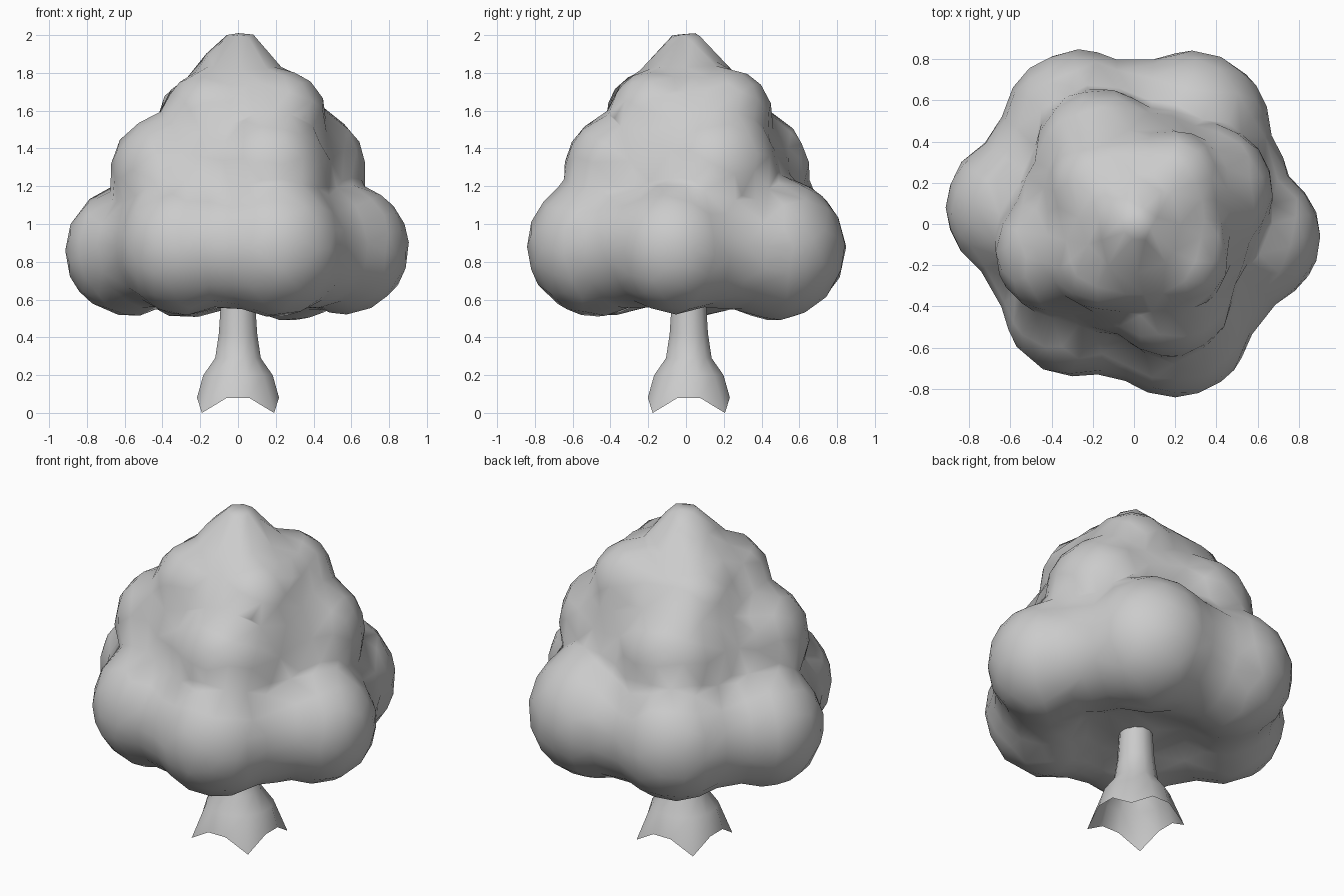
import bpy, bmesh, math
from mathutils import Matrix, Vector

if "Cube" in bpy.data.objects:
    bpy.data.objects.remove(bpy.data.objects["Cube"])

# Foliage: three rings of overlapping leaf clumps (x, y, z, radius)
bottom = [(-0.57, 0.08, 0.86, 0.35), (-0.27, 0.48, 0.87, 0.37), (0.28, 0.46, 0.87, 0.385),
          (0.56, -0.06, 0.87, 0.35), (0.2, -0.47, 0.88, 0.375), (-0.28, -0.38, 0.88, 0.365)]
middle = [(-0.36, -0.13, 1.27, 0.32), (0.17, -0.33, 1.28, 0.32),
          (0.35, 0.16, 1.29, 0.33), (-0.16, 0.33, 1.28, 0.33)]
upper = [(0.22, -0.16, 1.57, 0.25), (0.19, 0.2, 1.57, 0.26),
         (-0.17, 0.18, 1.54, 0.26), (-0.14, -0.17, 1.56, 0.26)]
tip = [(0.0, 0.0, 1.73, 0.245), (0.01, 0.0, 1.885, 0.14), (0.0, 0.0, 1.35, 0.42)]


def with_bridges(ring, factor):
    """Add a smaller clump halfway between neighbours to fill the valleys."""
    out = list(ring)
    for a, b in zip(ring, ring[1:] + ring[:1]):
        x, y, z, r = [(p + q) / 2 for p, q in zip(a, b)]
        out.append((x, y, z, r * factor))
    return out


bm = bmesh.new()
for x, y, z, r in (with_bridges(bottom, 0.9) + with_bridges(middle, 0.95)
                   + with_bridges(upper, 1.0) + tip):
    bmesh.ops.create_icosphere(bm, subdivisions=3, radius=r,
                               matrix=Matrix.Translation((x, y, z)))
# flattened core closing the underside
bmesh.ops.create_icosphere(bm, subdivisions=3, radius=1.0,
                           matrix=Matrix.Translation((0, 0, 0.9))
                           @ Matrix.Diagonal((0.58, 0.56, 0.32, 1)))
mesh = bpy.data.meshes.new("foliage")
bm.to_mesh(mesh)
bm.free()
foliage = bpy.data.objects.new("foliage", mesh)
bpy.context.collection.objects.link(foliage)
remesh = foliage.modifiers.new("fuse", 'REMESH')
remesh.mode = 'VOXEL'
remesh.voxel_size = 0.04
remesh.use_smooth_shade = True
soften = foliage.modifiers.new("soften", 'SMOOTH')
soften.factor = 0.5
soften.iterations = 4
facet = foliage.modifiers.new("facet", 'DECIMATE')
facet.ratio = 0.07

# Trunk: 12-sided flared tube, open below, with four pointed roots
sides = 12
profile = [(0.225, 0.08), (0.19, 0.2), (0.125, 0.29), (0.105, 0.42),
           (0.095, 0.57), (0.09, 0.65)]
bm = bmesh.new()
rings = []
for level, (r, z) in enumerate(profile):
    ring = []
    for i in range(sides):
        a = math.radians(15 + 30 * i)
        root = level == 0 and i % 3 == 1
        rr, zz = (0.27, 0.0) if root else (r, z)
        ring.append(bm.verts.new((rr * math.cos(a), 0.015 + rr * math.sin(a), zz)))
    rings.append(ring)
for low, high in zip(rings, rings[1:]):
    for i in range(sides):
        j = (i + 1) % sides
        bm.faces.new((low[i], low[j], high[j], high[i])).smooth = True
mesh = bpy.data.meshes.new("trunk")
bm.to_mesh(mesh)
bm.free()
trunk = bpy.data.objects.new("trunk", mesh)
bpy.context.collection.objects.link(trunk)
